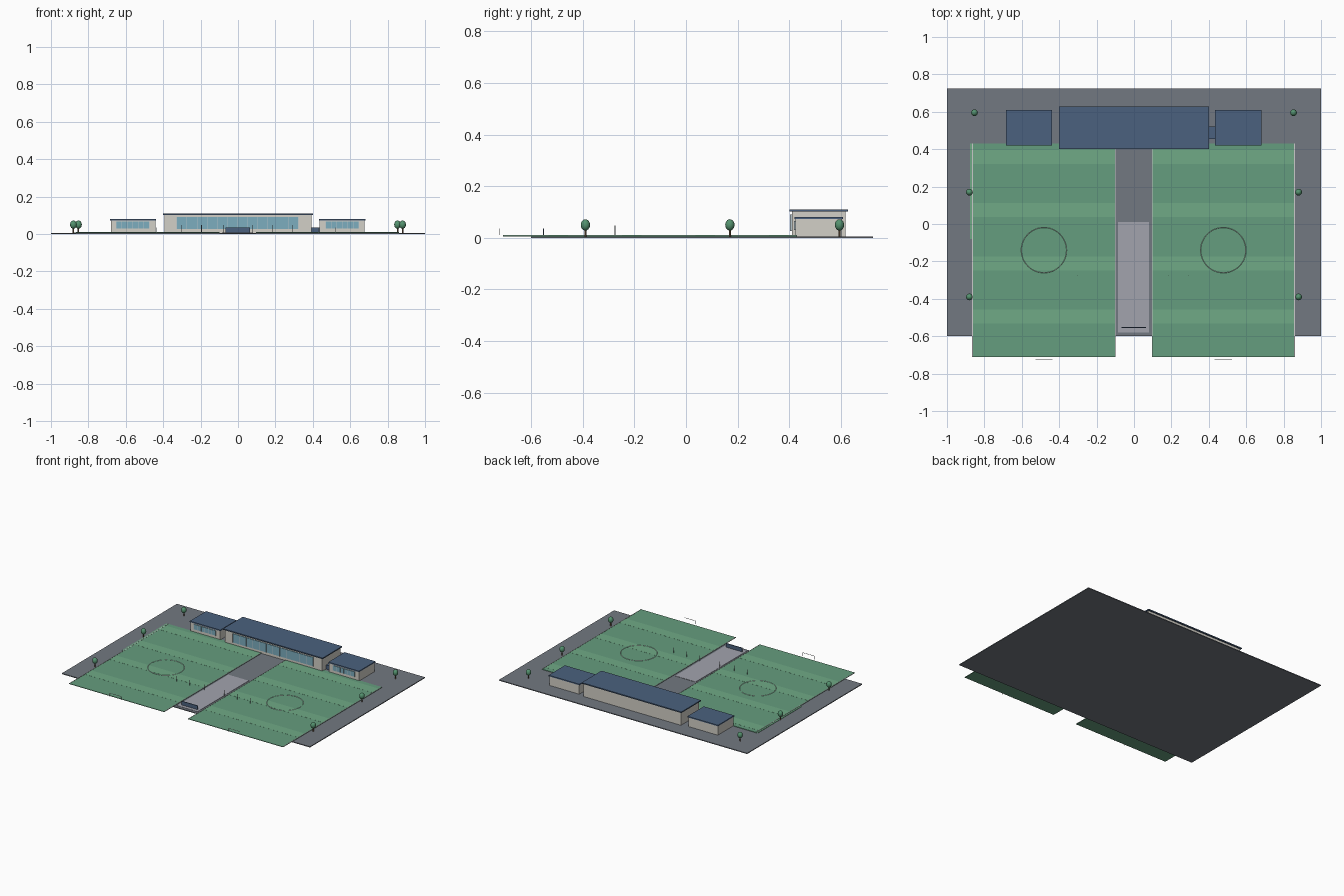
import bpy, math

if "Cube" in bpy.data.objects:
    bpy.data.objects.remove(bpy.data.objects["Cube"])

def mat(name, r, g, b):
    m = bpy.data.materials.new(name)
    m.diffuse_color = (r, g, b, 1)
    m.use_nodes = True
    m.node_tree.nodes["Principled BSDF"].inputs["Base Color"].default_value = m.diffuse_color
    return m

ASPHALT = mat("asphalt", .17, .19, .22)
PAVING = mat("paving", .36, .37, .42)
GRASS = mat("grass", .13, .34, .21)
LIGHT_GRASS = mat("light_grass", .16, .40, .24)
WHITE = mat("white_line", .8, .82, .8)
WALL = mat("wall", .65, .63, .57)
NAVY = mat("navy", .07, .12, .21)
GLASS = mat("glass", .2, .42, .52)
FRAME = mat("frame", .45, .55, .6)
BARK = mat("bark", .2, .12, .07)
LEAF = mat("leaf", .09, .29, .16)
METAL = mat("metal", .3, .32, .34)

def box(name, x0, x1, y0, y1, z0, z1, m):
    v = [(x, y, z) for x in (x0, x1) for y in (y0, y1) for z in (z0, z1)]
    f = [(0, 1, 3, 2), (4, 6, 7, 5), (0, 4, 5, 1), (2, 3, 7, 6), (0, 2, 6, 4), (1, 5, 7, 3)]
    me = bpy.data.meshes.new(name)
    me.from_pydata(v, [], f)
    me.materials.append(m)
    o = bpy.data.objects.new(name, me)
    bpy.context.collection.objects.link(o)
    return o

def post(name, x, y, z0, z1, r, m, sides=8):
    bpy.ops.mesh.primitive_cylinder_add(vertices=sides, radius=r, depth=z1 - z0,
                                        location=(x, y, (z0 + z1) / 2))
    o = bpy.context.object
    o.name = name
    o.data.materials.append(m)

# Ground slab, entrance path and sign
box("ground_slab", -1, 1, -.6, .725, 0, .006, ASPHALT)
box("entrance_path", -.085, .08, -.58, .01, .006, .008, PAVING)
box("entrance_sign", -.067, .063, -.555, -.55, .008, .036, NAVY)

# Two striped sports fields with lines, centre circle and goals
def field(x0, x1):
    cx = (x0 + x1) / 2
    y0, y1, top = -.71, .43, .0095
    box("field", x0, x1, y0, y1, .006, top, GRASS)
    for i in range(4):
        s = -.533 + i * .285
        box("mown_stripe", x0, x1, s, s + .075, top, top + .0005, LIGHT_GRASS)
    for x in (x0 + .002, x1 - .002):
        box("side_line", x - .002, x + .002, y0, y1, top, top + .001, WHITE)
    bpy.ops.mesh.primitive_torus_add(major_radius=.121, minor_radius=.0012, major_segments=48,
                                     minor_segments=4, location=(cx, -.14, top + .0005))
    ring = bpy.context.object
    ring.name = "centre_circle"
    ring.data.materials.append(WHITE)
    # goal frame standing at the front end
    for x in (cx - .045, cx + .045):
        box("goal_post", x - .001, x + .001, -.724, -.722, .01, .036, WHITE)
    box("goal_crossbar", cx - .045, cx + .045, -.724, -.722, .034, .036, WHITE)

field(-.865, -.098)
field(.095, .86)
box("side_strip", -.878, -.865, -.08, .43, .006, .0085, LIGHT_GRASS)

# Buildings: walls, flat roof, glazed front with mullions
def building(name, x0, x1, y0, y1, h, over, gx0, gx1, gz0, gz1, panes):
    box(name + "_walls", x0, x1, y0, y1, .006, h - .008, WALL)
    box(name + "_roof", x0 - over, x1 + over, y0 - over, y1 + over, h - .008, h, NAVY)
    box(name + "_glazing", gx0, gx1, y0 - .004, y0 + .002, gz0, gz1, GLASS)
    for i in range(panes + 1):
        x = gx0 + (gx1 - gx0) * i / panes
        box(name + "_mullion", x - .0012, x + .0012, y0 - .006, y0, gz0, gz1, FRAME)

building("main_hall", -.392, .392, .41, .618, .109, .009, -.327, .322, .026, .09, 12)
building("left_wing", -.68, -.442, .425, .605, .081, .004, -.65, -.475, .03, .066, 6)
building("right_wing", .437, .677, .425, .605, .081, .004, .47, .645, .03, .066, 6)
box("link_corridor", .39, .44, .455, .52, .006, .036, NAVY)

# Row of lamp posts
for x in (-.30, -.195, -.08, .08, .185, .292):
    post("lamp_post", x, -.275, .006, .047, .0015, METAL)

# Trees along both sides
for s in (-1, 1):
    for x, y in ((.853, .595), (.88, .17), (.88, -.39)):
        post("tree_trunk", s * x, y, .006, .034, .004, BARK)
        bpy.ops.mesh.primitive_uv_sphere_add(segments=16, ring_count=10, radius=1,
                                             location=(s * x, y, .05))
        crown = bpy.context.object
        crown.name = "tree_crown"
        crown.scale = (.018, .018, .022)
        crown.data.materials.append(LEAF)
        bpy.ops.object.shade_smooth_by_angle()
